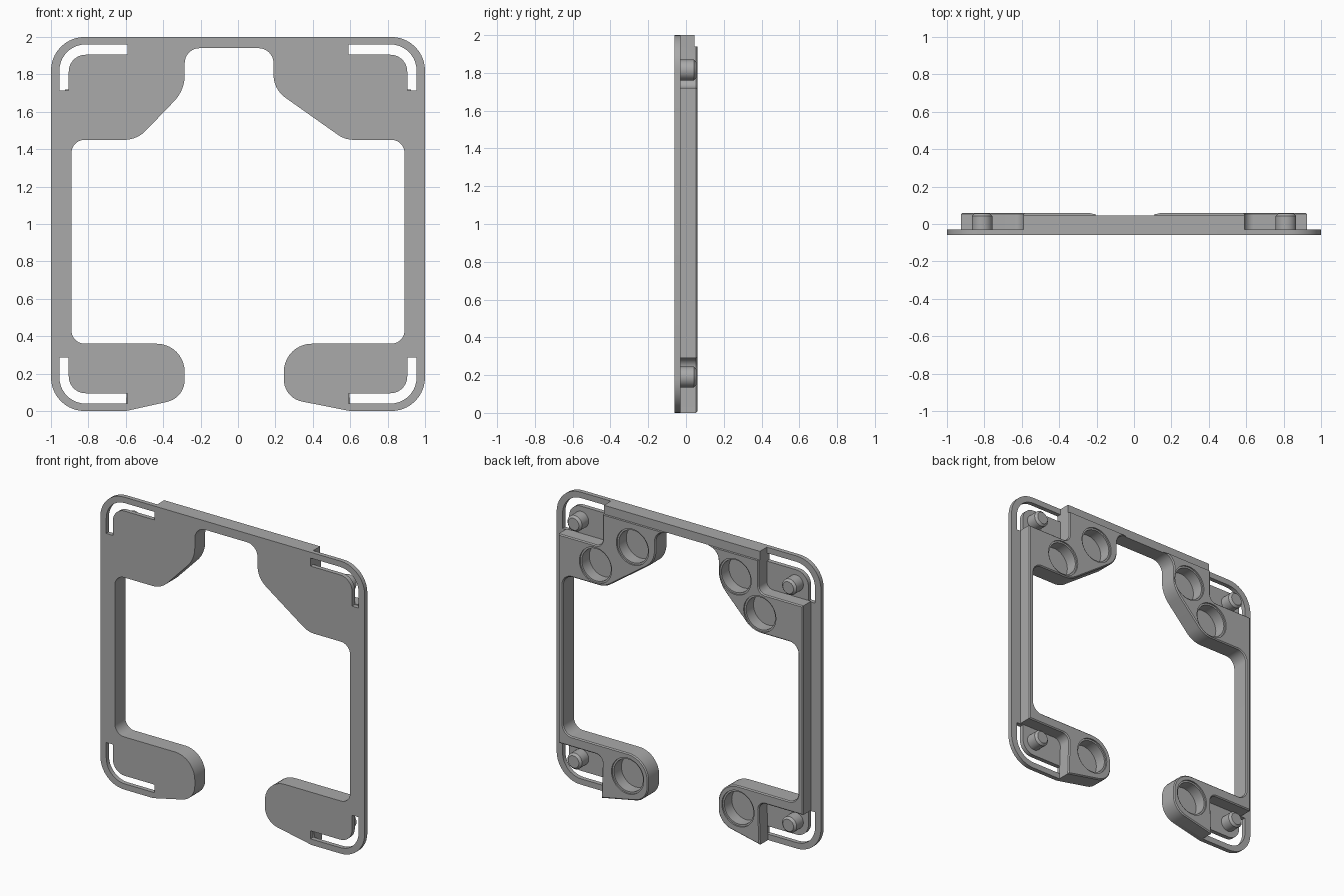
import bpy, bmesh, math
from mathutils import Vector

cube = bpy.data.objects.get("Cube")
if cube:
    bpy.data.objects.remove(cube, do_unlink=True)

grey = bpy.data.materials.new("matte grey")
grey.use_nodes = True
grey.diffuse_color = (0.4, 0.4, 0.4, 1)
grey.node_tree.nodes["Principled BSDF"].inputs["Base Color"].default_value = (0.4, 0.4, 0.4, 1)


def rounded(corners, steps=10):
    """Fillet each (x, z, radius) corner of a closed outline."""
    out = []
    for i, (x, z, r) in enumerate(corners):
        p = Vector((x, z))
        if r == 0:
            out.append(p)
            continue
        a = (Vector(corners[i - 1][:2]) - p).normalized()
        b = (Vector(corners[(i + 1) % len(corners)][:2]) - p).normalized()
        half = a.angle(b) / 2
        centre = p + (a + b).normalized() * (r / math.sin(half))
        t = r / math.tan(half)
        start, end = p + a * t - centre, p + b * t - centre
        sweep = start.angle_signed(end)
        for k in range(steps + 1):
            ang = -sweep * k / steps
            c, s = math.cos(ang), math.sin(ang)
            out.append(centre + Vector((start.x * c - start.y * s, start.x * s + start.y * c)))
    return out


def prism(name, outline, y0, y1, chamfer=0, cutter=False):
    """Extrude an x-z outline from y0 back to y1, chamfering the back rim."""
    bm = bmesh.new()
    face = bm.faces.new([bm.verts.new((p[0], y0, p[1])) for p in outline])
    ext = bmesh.ops.extrude_face_region(bm, geom=[face])
    moved = [v for v in ext["geom"] if isinstance(v, bmesh.types.BMVert)]
    bmesh.ops.translate(bm, verts=moved, vec=(0, y1 - y0, 0))
    if chamfer:
        rim = [e for e in bm.edges if all(abs(v.co.y - y1) < 1e-5 for v in e.verts)]
        bmesh.ops.bevel(bm, geom=rim, offset=chamfer, segments=1, affect='EDGES')
    bmesh.ops.recalc_face_normals(bm, faces=bm.faces)
    mesh = bpy.data.meshes.new(name)
    bm.to_mesh(mesh)
    bm.free()
    mesh.materials.append(grey)
    ob = bpy.data.objects.new(name, mesh)
    bpy.context.collection.objects.link(ob)
    ob.hide_render = cutter
    return ob


def circle(x, z, r, n=40):
    return [(x + r * math.cos(math.tau * k / n), z + r * math.sin(math.tau * k / n)) for k in range(n)]


def cut(target, cutter):
    mod = target.modifiers.new("cut", 'BOOLEAN')
    mod.operation = 'DIFFERENCE'
    mod.solver = 'EXACT'
    mod.object = cutter
    bpy.context.view_layer.objects.active = target
    bpy.ops.object.modifier_apply(modifier=mod.name)
    bpy.data.objects.remove(cutter, do_unlink=True)


def smooth(ob):
    bpy.ops.object.select_all(action='DESELECT')
    ob.select_set(True)
    bpy.context.view_layer.objects.active = ob
    bpy.ops.object.shade_smooth_by_angle(angle=math.radians(30))


# Inner edge shared by the front plate and the thick rear frame
inner = [
    (-0.6, 0, 0), (-0.285, 0.07, 0.12), (-0.285, 0.36, 0.15),
    (-0.89, 0.36, 0.07), (-0.89, 1.45, 0.07),
    (-0.54, 1.45, 0.16), (-0.285, 1.715, 0.2), (-0.285, 1.94, 0.08),
    (0.19, 1.94, 0.08), (0.19, 1.72, 0.15), (0.572, 1.45, 0.15),
    (0.89, 1.45, 0.07), (0.89, 0.36, 0.07),
    (0.245, 0.36, 0.15), (0.245, 0.07, 0.12), (0.6, 0, 0),
]
FRONT, FLOOR, BACK = -0.06, -0.03, 0.06

# Front plate with rounded outer corners
plate = prism("front_plate", rounded(inner + [
    (1, 0, 0.18), (1, 2, 0.18), (-1, 2, 0.18), (-1, 0, 0.18)]), FRONT, FLOOR)

# Rear frame, stepped in at each corner to leave a pocket
frame = prism("rear_frame", rounded(inner + [
    (0.59, 0.29, 0.05), (0.925, 0.29, 0), (0.925, 1.72, 0), (0.59, 1.72, 0.05),
    (0.59, 2, 0), (-0.59, 2, 0), (-0.59, 1.72, 0.05), (-0.925, 1.72, 0),
    (-0.925, 0.29, 0), (-0.59, 0.29, 0.05)]), FLOOR, BACK, 0.007)

# Lowered back of the top beam
cut(frame, prism("beam_step", [(-0.7, 1.94), (0.7, 1.94), (0.7, 2.1), (-0.7, 2.1)], 0.045, 0.1, cutter=True))

# L-shaped corner slots and locating posts
slot = [(0.59, 0.04, 0), (0.955, 0.04, 0.14), (0.955, 0.285, 0),
        (0.905, 0.285, 0), (0.905, 0.095, 0.09), (0.59, 0.095, 0)]
for side, sx in (("left", 1), ("right", -1)):
    for level, top in (("lower", False), ("upper", True)):
        shape = [(sx * p[0], 2 - p[1] if top else p[1]) for p in rounded(slot)]
        cut(plate, prism("slot", shape, -0.2, 0.2, cutter=True))
        smooth(prism(f"{level}_{side}_post", circle(sx * 0.812, 1.815 if top else 0.19, 0.055, 32),
                     FLOOR - 0.005, 0.056, 0.014))

# Round blind sockets with a chamfered mouth
for x, z in ((0.363, 1.78), (0.643, 1.58), (0.4, 0.205),
             (-0.413, 1.785), (-0.6, 1.58), (-0.435, 0.205)):
    cut(frame, prism("socket", circle(x, z, 0.11), -0.1, 0.1, cutter=True))
    cut(frame, prism("mouth", circle(x, z, 0.122), 0.05, 0.1, cutter=True))

for ob in (plate, frame):
    smooth(ob)
